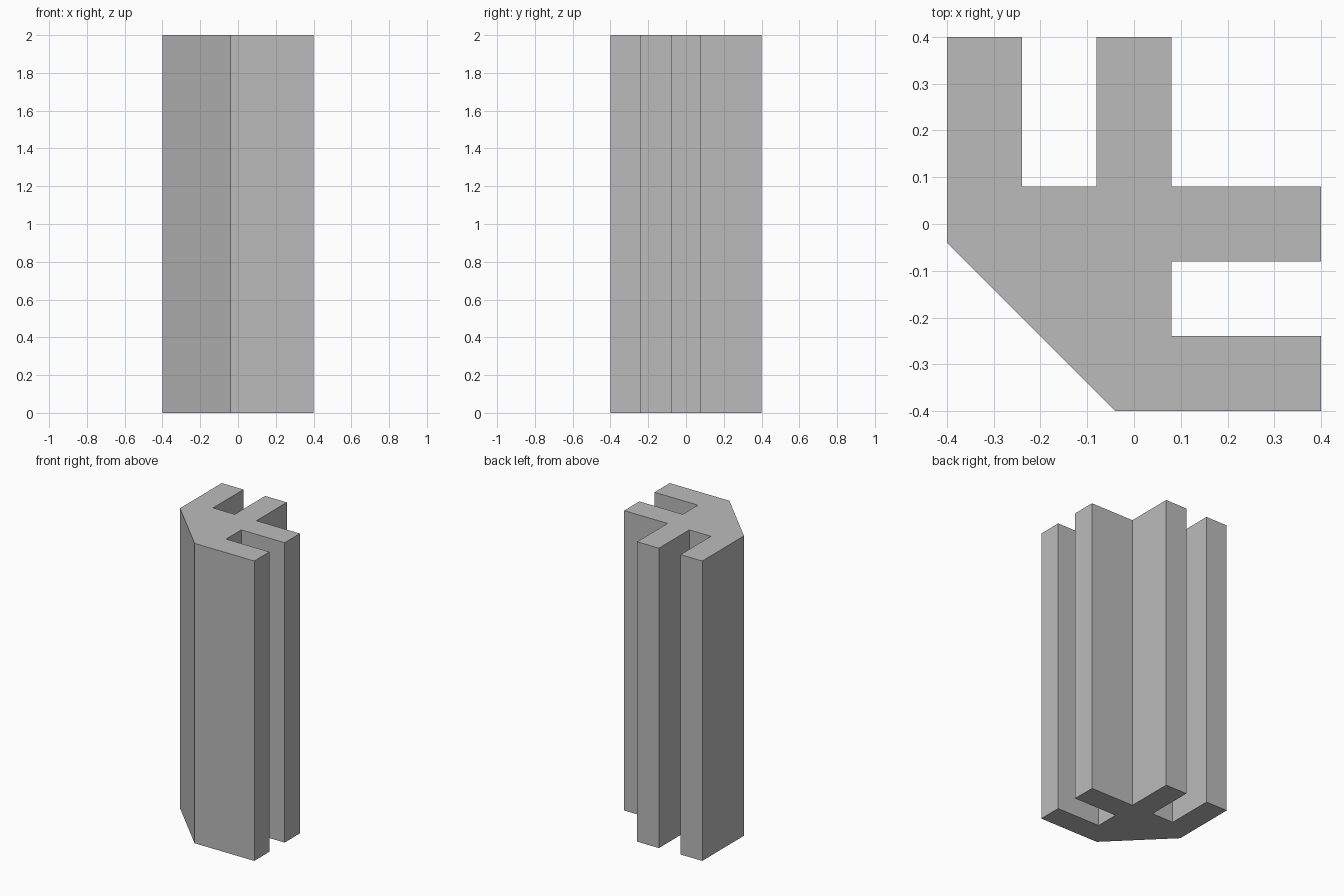
import bpy
import bmesh

cube = bpy.data.objects.get("Cube")
if cube:
    bpy.data.objects.remove(cube, do_unlink=True)

HEIGHT = 2.0
R = 0.4        # half width of the section
INNER = 0.08   # slot floor and half thickness of the middle fins
OUTER = 0.24   # inner side of the outer fins
CUT = 0.04     # end of the corner chamfer

# Plain grey
grey = bpy.data.materials.new("grey")
grey.use_nodes = True
colour = (0.5, 0.5, 0.5, 1.0)
grey.diffuse_color = colour
grey.node_tree.nodes["Principled BSDF"].inputs["Base Color"].default_value = colour

# Half of the section, from the chamfer along the slotted side to the inner corner
half = [(-CUT, -R), (R, -R), (R, -OUTER), (INNER, -OUTER),
        (INNER, -INNER), (R, -INNER), (R, INNER)]
# The other half mirrors it across the diagonal
section = half + [(INNER, INNER)] + [(y, x) for x, y in reversed(half)]

# Extrude the section into the slotted post
bm = bmesh.new()
base = bm.faces.new([bm.verts.new((x, y, 0)) for x, y in section])
top = bmesh.ops.extrude_face_region(bm, geom=[base], use_keep_orig=True)
top_verts = [g for g in top["geom"] if isinstance(g, bmesh.types.BMVert)]
bmesh.ops.translate(bm, verts=top_verts, vec=(0, 0, HEIGHT))
bmesh.ops.recalc_face_normals(bm, faces=bm.faces)

mesh = bpy.data.meshes.new("slotted_post")
bm.to_mesh(mesh)
bm.free()
mesh.materials.append(grey)
post = bpy.data.objects.new("slotted_post", mesh)
bpy.context.collection.objects.link(post)
